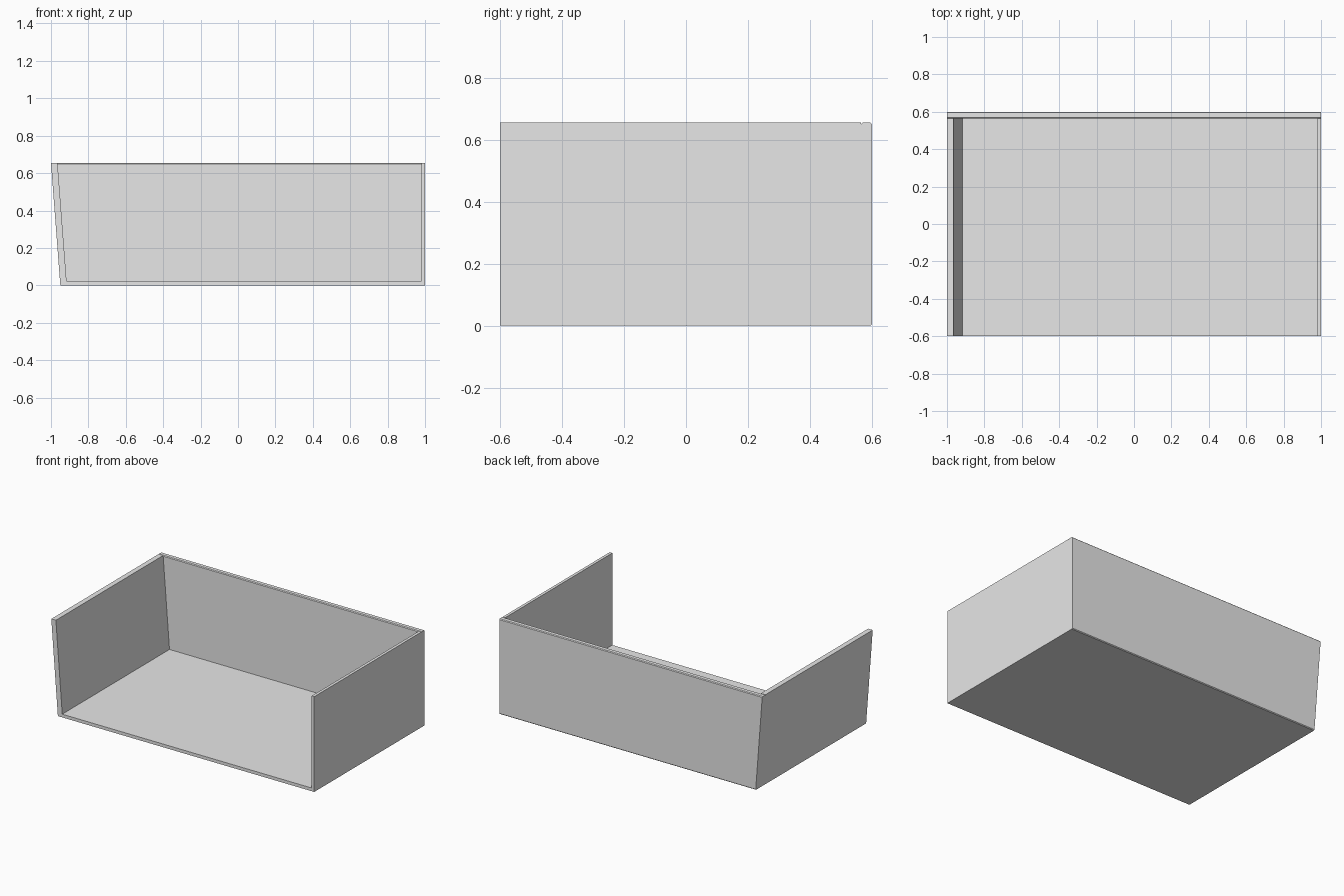
import bpy
import bmesh

cube = bpy.data.objects.get("Cube")
if cube:
    bpy.data.objects.remove(cube, do_unlink=True)

# One plain grey for the whole tray
GREY = (0.8, 0.8, 0.8, 1.0)
grey = bpy.data.materials.new("light_grey")
grey.use_nodes = True
grey.diffuse_color = GREY
grey.node_tree.nodes["Principled BSDF"].inputs["Base Color"].default_value = GREY

HEIGHT, DEPTH = 0.655, 0.6
FLOOR, BACK = 0.022, 0.565
LEAN = 0.05                     # how far the sloping side leans outward


def slope_x(z):
    """Outer x of the leaning side at height z."""
    return -1 + LEAN * (1 - z / HEIGHT)


def panel(name, profile, y0, y1):
    """Extrude an x-z profile from y0 to y1."""
    bm = bmesh.new()
    face = bm.faces.new([bm.verts.new((x, y0, z)) for x, z in profile])
    moved = bmesh.ops.extrude_face_region(bm, geom=[face])["geom"]
    verts = [v for v in moved if isinstance(v, bmesh.types.BMVert)]
    bmesh.ops.translate(bm, verts=verts, vec=(0, y1 - y0, 0))
    bmesh.ops.recalc_face_normals(bm, faces=bm.faces)
    mesh = bpy.data.meshes.new(name)
    bm.to_mesh(mesh)
    bm.free()
    mesh.materials.append(grey)
    obj = bpy.data.objects.new(name, mesh)
    bpy.context.collection.objects.link(obj)
    return obj


def leaning_profile(inset, x1, z0, z1):
    """Profile whose low-x edge follows the lean and high-x edge is upright."""
    return [(slope_x(z0) + inset, z0), (x1, z0), (x1, z1), (slope_x(z1) + inset, z1)]


WALL, THIN = 0.035, 0.02

# Floor between the side walls
panel("floor", leaning_profile(WALL, 1 - THIN, 0, FLOOR), -DEPTH, BACK)

# Leaning side wall
panel("right_wall", [(slope_x(0), 0), (slope_x(0) + WALL, 0),
                     (slope_x(HEIGHT) + WALL, HEIGHT), (slope_x(HEIGHT), HEIGHT)],
      -DEPTH, BACK)

# Upright side wall
panel("left_wall", [(1 - THIN, 0), (1, 0), (1, HEIGHT), (1 - THIN, HEIGHT)], -DEPTH, BACK)

# Back wall with slightly eased long edges
back = panel("back_wall", leaning_profile(0, 1, 0, HEIGHT), BACK, DEPTH)
bm = bmesh.new()
bm.from_mesh(back.data)
long_edges = [e for e in bm.edges if e.calc_length() > 1.5
              and (e.verts[0].co.y > BACK + 0.01 or e.verts[0].co.z > FLOOR)]
bmesh.ops.bevel(bm, geom=long_edges, offset=0.005, segments=1, affect='EDGES')
bm.to_mesh(back.data)
bm.free()
